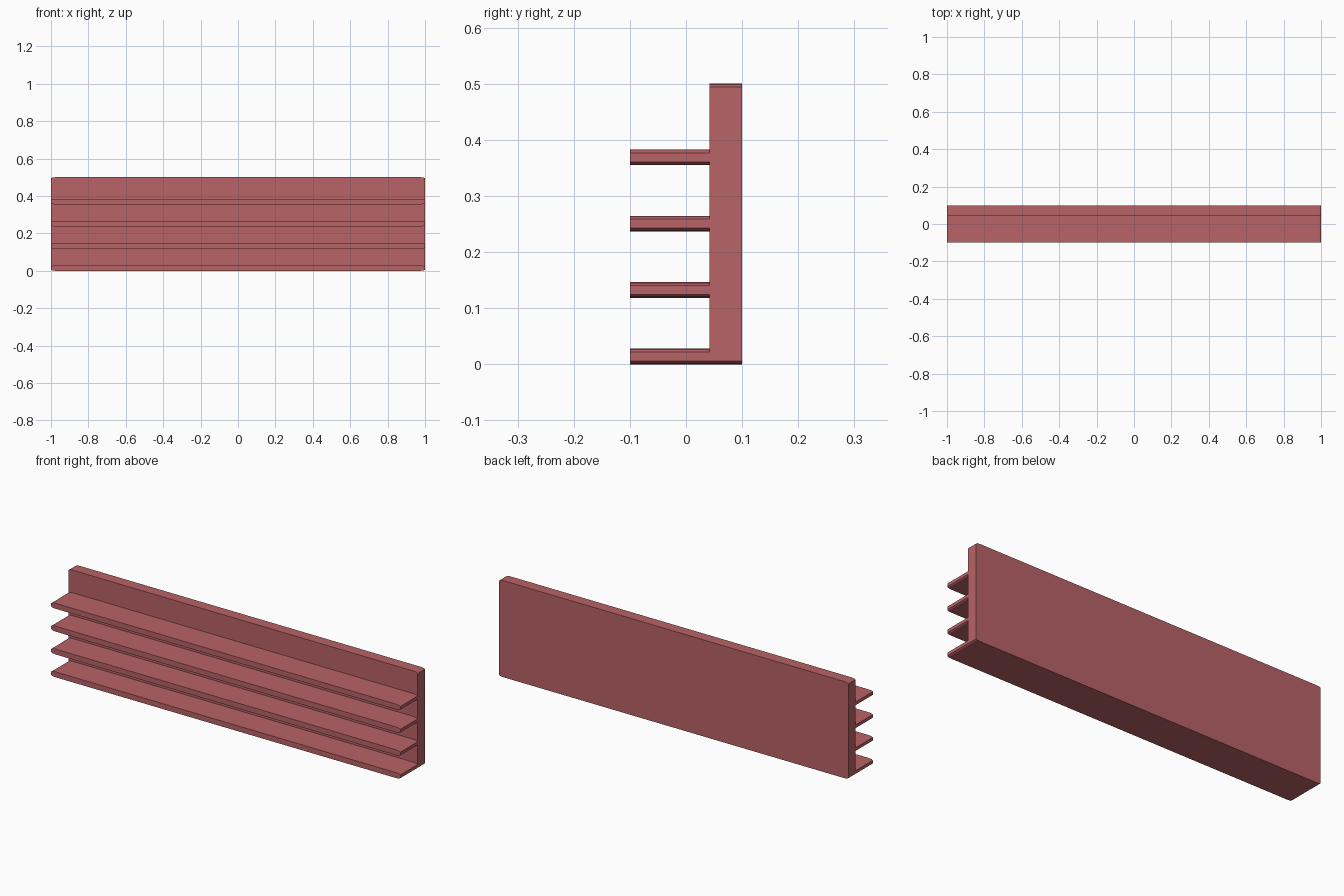
import bpy, bmesh, math

if "Cube" in bpy.data.objects:
    bpy.data.objects.remove(bpy.data.objects["Cube"])

mat = bpy.data.materials.new("muted_red")
mat.diffuse_color = (0.48, 0.125, 0.135, 1)
mat.use_nodes = True
mat.node_tree.nodes["Principled BSDF"].inputs["Base Color"].default_value = mat.diffuse_color

BX, BZ, SEG = 0.022, 0.006, 2   # end rounding: wide in x, shallow in z


def slab(name, y0, y1, z0, z1, open_back=False):
    """Long board with rounded end edges, extruded along y."""
    pts = []
    corners = [(1, z1, 0), (-1, z1, 90), (-1, z0, 180), (1, z0, 270)]
    for sx, z, start in corners:
        cz = z - BZ if z == z1 else z + BZ
        for i in range(SEG + 1):
            a = math.radians(start + 90 * i / SEG)
            pts.append((sx * (1 - BX) + BX * math.cos(a), cz + BZ * math.sin(a)))
    bm = bmesh.new()
    front = [bm.verts.new((x, y0, z)) for x, z in pts]
    back = [bm.verts.new((x, y1, z)) for x, z in pts]
    n = len(pts)
    bm.faces.new(front)
    if not open_back:
        bm.faces.new(back[::-1])
    for i in range(n):
        j = (i + 1) % n
        bm.faces.new((front[j], front[i], back[i], back[j]))
    bmesh.ops.recalc_face_normals(bm, faces=bm.faces)
    me = bpy.data.meshes.new(name)
    bm.to_mesh(me)
    bm.free()
    me.materials.append(mat)
    ob = bpy.data.objects.new(name, me)
    bpy.context.collection.objects.link(ob)
    return ob


# Upright back board
slab("back_board", 0.042, 0.10, 0.0, 0.50)

# Four evenly spaced ledges butting against the board
for k in range(4):
    z = 0.1183 * k
    slab(f"ledge_{k + 1}", -0.10, 0.042, z, z + 0.028, open_back=True)
